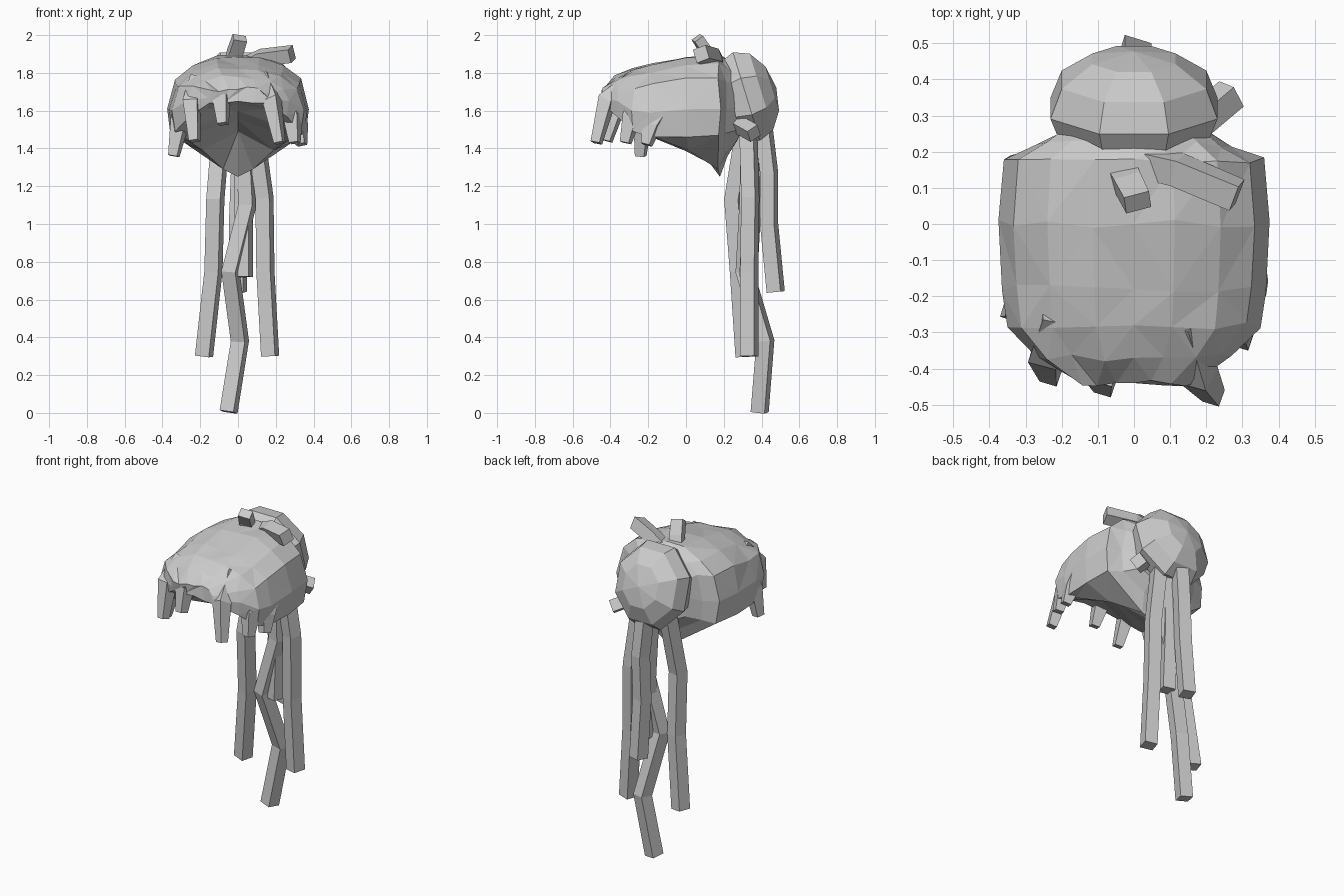
import bpy, bmesh, math, random
from mathutils import Vector, Matrix

cube = bpy.data.objects.get("Cube")
if cube:
    bpy.data.objects.remove(cube, do_unlink=True)
random.seed(4)

grey = bpy.data.materials.new("hair grey")
grey.use_nodes = True
colour = (0.6, 0.6, 0.6, 1)
grey.diffuse_color = colour
grey.node_tree.nodes["Principled BSDF"].inputs["Base Color"].default_value = colour


def finish(name, bm):
    bmesh.ops.recalc_face_normals(bm, faces=bm.faces)
    mesh = bpy.data.meshes.new(name)
    bm.to_mesh(mesh)
    bm.free()
    mesh.materials.append(grey)
    obj = bpy.data.objects.new(name, mesh)
    bpy.context.collection.objects.link(obj)
    return obj


def loft(bm, rings):
    """Skin a list of closed rings and cap both ends."""
    rings = [[bm.verts.new(p) for p in ring] for ring in rings]
    n = len(rings[0])
    for a, b in zip(rings, rings[1:]):
        for i in range(n):
            j = (i + 1) % n
            bm.faces.new((a[i], a[j], b[j], b[i]))
    bm.faces.new(rings[0])
    bm.faces.new(rings[-1])


def strand(name, path, width, depth, tip=1.0, roll=0.3):
    """Four-sided lock of hair along a path, narrowing to the tip."""
    pts = [Vector(p) for p in path]
    rings = []
    for k, p in enumerate(pts):
        d = (pts[min(k + 1, len(pts) - 1)] - pts[max(k - 1, 0)]).normalized()
        side = Vector((0, 1, 0)).cross(d)
        if side.length < 0.5:
            side = Vector((0, 0, 1)).cross(d)
        side.normalize()
        side = Matrix.Rotation(roll, 3, d) @ side
        out = d.cross(side)
        s = 1 + (tip - 1) * k / (len(pts) - 1)
        rings.append([p + side * width * s * a / 2 + out * depth * s * b / 2
                      for a, b in ((-1, -1), (1, -1), (1, 1), (-1, 1))])
    bm = bmesh.new()
    loft(bm, rings)
    return finish(name, bm)


# Cap: slices from fringe to back (y, half width, rim z, keel x share, keel z, centre z, top z)
slices = [
    (-0.44, 0.16, 1.64, 0.5, 1.64, 1.65, 1.72),
    (-0.37, 0.27, 1.57, 0.6, 1.61, 1.64, 1.78),
    (-0.28, 0.35, 1.49, 0.8, 1.50, 1.60, 1.82),
    (-0.18, 0.365, 1.46, 0.8, 1.46, 1.55, 1.85),
    (0.00, 0.375, 1.46, 0.5, 1.39, 1.49, 1.895),
    (0.18, 0.36, 1.47, 0.22, 1.29, 1.25, 1.89),
    (0.22, 0.27, 1.48, 0.4, 1.39, 1.36, 1.87),
    (0.27, 0.19, 1.50, 0.5, 1.46, 1.44, 1.82),
]
arch = [(0.95, 0.0), (1.0, 0.35), (0.89, 0.72), (0.64, 0.88), (0.3, 0.98)]
rings = []
for y, w, rim, kx, kz, centre, top in slices:
    half = [(w * kx, kz)] + [(w * a, rim + (top - rim) * b) for a, b in arch]
    ring = [(0, centre)] + half + [(0, top)] + [(-x, z) for x, z in reversed(half)]
    # Slight unevenness gives the combed, faceted look
    rings.append([(x, y + (random.uniform(-0.012, 0.012) if x else 0),
                   z + (random.uniform(-0.012, 0.012) if z > rim + 0.05 else 0))
                  for x, z in ring])
bm = bmesh.new()
loft(bm, rings)
bmesh.ops.triangulate(bm, faces=[f for f in bm.faces if f.calc_center_median().y < 0.2])
finish("hair_cap", bm)

# Bun at the back of the head, leaning forward over the cap
bm = bmesh.new()
bmesh.ops.create_uvsphere(bm, u_segments=8, v_segments=6, radius=1)
place = (Matrix.Translation((0, 0.32, 1.675)) @ Matrix.Rotation(math.radians(17), 4, 'X')
         @ Matrix.Diagonal((0.25, 0.165, 0.265, 1))
         @ Matrix.Rotation(math.radians(90), 4, 'X')
         @ Matrix.Rotation(math.radians(22.5), 4, 'Z'))
bmesh.ops.transform(bm, matrix=place, verts=bm.verts)
finish("hair_bun", bm)

# Long strands hanging from the bun
tails = {
    "right_tail": [(-0.09, 0.31, 1.5), (-0.12, 0.25, 1.13), (-0.13, 0.28, 0.75), (-0.18, 0.31, 0.3)],
    "left_tail": [(0.09, 0.33, 1.5), (0.14, 0.34, 1.14), (0.145, 0.335, 0.75), (0.17, 0.335, 0.3)],
    "middle_tail": [(0.03, 0.34, 1.5), (0.05, 0.33, 1.1), (-0.04, 0.31, 0.75),
                    (0.01, 0.42, 0.38), (-0.05, 0.39, 0.005)],
    "back_tail": [(0, 0.41, 1.52), (0.01, 0.44, 1.27), (0, 0.44, 1.0), (0, 0.475, 0.64)],
    "short_tail": [(0.02, 0.33, 1.5), (0.03, 0.35, 1.1), (0.03, 0.33, 0.72)],
}
for name, path in tails.items():
    strand(name, path, 0.077, 0.077)

# Loose ends sticking out of the bun
strand("top_spike", [(-0.03, 0.14, 1.84), (-0.015, 0.11, 1.91), (0.01, 0.06, 1.985)],
       0.08, 0.06, 0.9)
strand("upper_left_spike", [(0.04, 0.17, 1.84), (0.12, 0.15, 1.88), (0.285, 0.08, 1.9)],
       0.075, 0.075)
strand("lower_left_spike", [(0.08, 0.2, 1.57), (0.27, 0.36, 1.48)], 0.07, 0.07)

# Fringe and side locks, rooted inside the cap
locks = {
    "left_fringe": [(0.14, -0.26, 1.74), (0.18, -0.42, 1.65), (0.22, -0.475, 1.43)],
    "right_fringe": [(-0.20, -0.24, 1.74), (-0.245, -0.36, 1.64), (-0.23, -0.42, 1.44)],
    "centre_fringe": [(-0.07, -0.30, 1.72), (-0.09, -0.41, 1.66), (-0.08, -0.45, 1.53)],
    "left_temple_lock": [(0.25, -0.20, 1.66), (0.29, -0.29, 1.56), (0.30, -0.32, 1.43)],
    "right_temple_lock": [(-0.28, -0.16, 1.64), (-0.31, -0.23, 1.53), (-0.34, -0.24, 1.36)],
    "left_side_lock": [(0.29, -0.12, 1.62), (0.32, -0.18, 1.52), (0.335, -0.21, 1.42)],
}
for name, path in locks.items():
    strand(name, path, 0.11, 0.11, 0.45)
